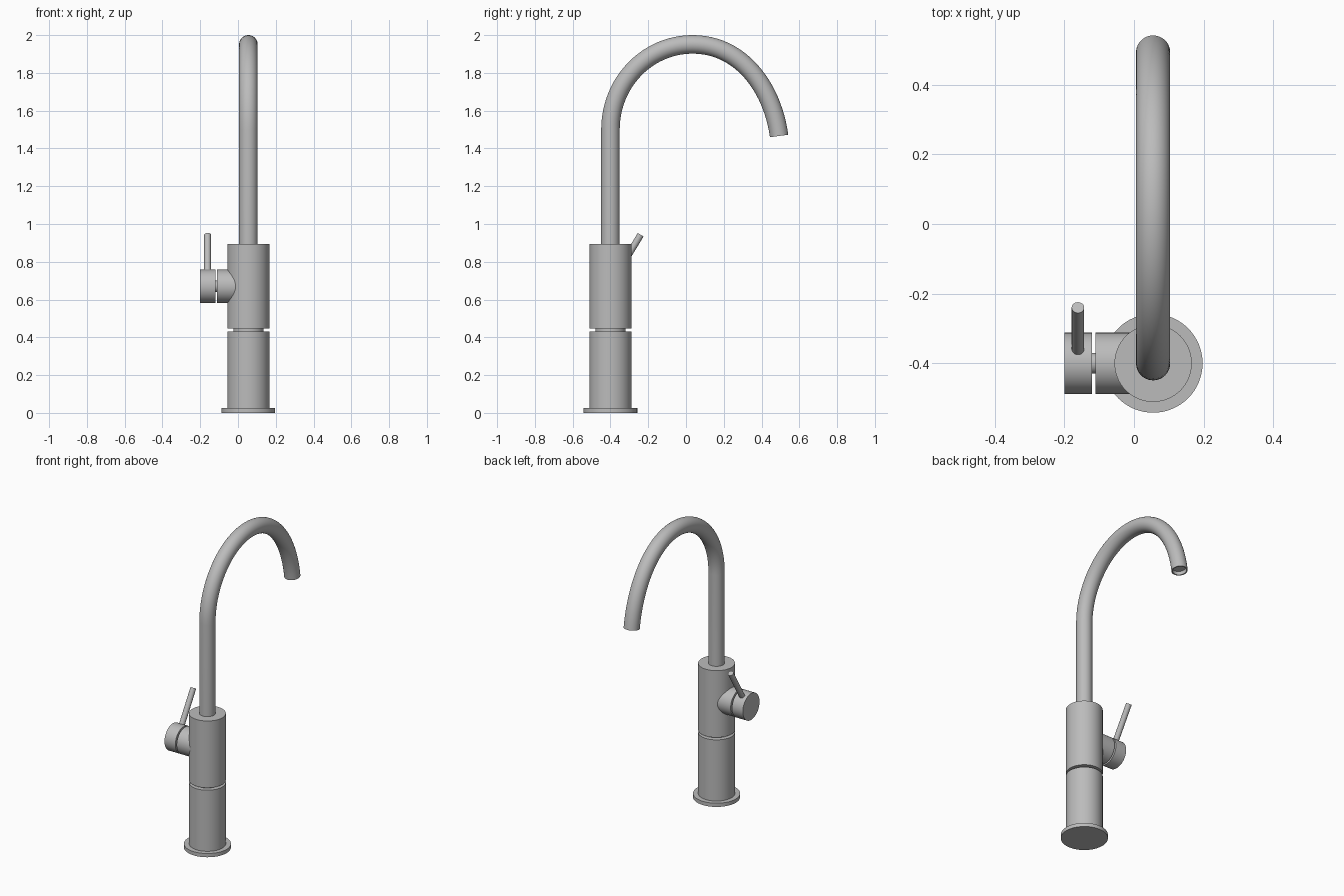
import bpy, bmesh, math
from mathutils import Vector
from mathutils.geometry import interpolate_bezier

cube = bpy.data.objects.get("Cube")
if cube:
    bpy.data.objects.remove(cube, do_unlink=True)

metal = bpy.data.materials.new("brushed_steel")
metal.use_nodes = True
COLOR = (0.5, 0.5, 0.5, 1)
metal.diffuse_color = COLOR
metal.node_tree.nodes["Principled BSDF"].inputs["Base Color"].default_value = COLOR

AXIS = Vector((0.055, -0.4, 0))
SEGMENTS = 64


def sweep(name, rings, segments=SEGMENTS):
    """Skin circles given as (centre, direction, radius), capping both ends."""
    bm = bmesh.new()
    loops = []
    for centre, direction, radius in rings:
        turn = Vector(direction).to_track_quat('Z', 'X')
        # Keep every ring aligned to a steady reference so the skin never twists
        w = turn @ Vector((0, 0, 1))
        ref = Vector((0, 1, 0)) if abs(w.x) > 0.9 else Vector((1, 0, 0))
        u = (ref - w * ref.dot(w)).normalized()
        v = w.cross(u)
        angles = [math.tau * i / segments for i in range(segments)]
        loops.append([bm.verts.new(Vector(centre) + radius * (u * math.cos(a) + v * math.sin(a)))
                      for a in angles])
    for a, b in zip(loops, loops[1:]):
        for i in range(segments):
            j = (i + 1) % segments
            bm.faces.new((a[i], a[j], b[j], b[i]))
    bm.faces.new(loops[0][::-1])
    bm.faces.new(loops[-1])
    bmesh.ops.recalc_face_normals(bm, faces=bm.faces)
    mesh = bpy.data.meshes.new(name)
    bm.to_mesh(mesh)
    bm.free()
    mesh.materials.append(metal)
    obj = bpy.data.objects.new(name, mesh)
    bpy.context.collection.objects.link(obj)
    bpy.ops.object.select_all(action='DESELECT')
    obj.select_set(True)
    bpy.context.view_layer.objects.active = obj
    bpy.ops.object.shade_smooth_by_angle(angle=math.radians(35))
    return obj


def rod(name, start, end, radius, segments=SEGMENTS):
    start, end = Vector(start), Vector(end)
    return sweep(name, [(p, end - start, radius) for p in (start, end)], segments)


def column(name, bottom, top, radius):
    return rod(name, AXIS + Vector((0, 0, bottom)), AXIS + Vector((0, 0, top)), radius)


# Standing body with a recessed groove
column("base_flange", 0, 0.025, 0.142)
column("lower_body", 0.025, 0.432, 0.111)
column("body_groove", 0.432, 0.448, 0.08)
column("upper_body", 0.448, 0.893, 0.111)

# Side valve and lever
VALVE_Y, VALVE_Z = AXIS.y, 0.67
for name, x0, x1, radius in (("valve_housing", -0.11, 0.03, 0.088),
                             ("valve_neck", -0.122, -0.108, 0.03),
                             ("valve_knob", -0.2, -0.12, 0.088)):
    rod(name, (x0, VALVE_Y, VALVE_Z), (x1, VALVE_Y, VALVE_Z), radius)
rod("lever", (-0.161, -0.37, 0.729), (-0.161, -0.24, 0.943), 0.018, 32)

# Curved spout with a hollow outlet
PIPE = 0.049
knots = [Vector((AXIS.x, y, z)) for y, z in ((AXIS.y, 1.5), (0.035, 1.951), (0.493, 1.466))]
tip_dir = Vector((0, 0.14, -0.99)).normalized()
up, along = Vector((0, 0, 1)), Vector((0, 1, 0))
path = interpolate_bezier(knots[0], knots[0] + up * 0.25, knots[1] - along * 0.24, knots[1], 25)
path += interpolate_bezier(knots[1], knots[1] + along * 0.25,
                           knots[2] - tip_dir * 0.27, knots[2], 25)[1:]
path.insert(0, AXIS + up * 0.88)
rings = []
for i, p in enumerate(path):
    direction = path[min(i + 1, len(path) - 1)] - path[max(i - 1, 0)]
    rings.append((p, tip_dir if i == len(path) - 1 else direction, PIPE))
rings[1] = (path[1], up, PIPE)
rings.append((path[-1], tip_dir, PIPE * 0.86))
rings.append((path[-1] - tip_dir * 0.025, tip_dir, PIPE * 0.86))
sweep("spout", rings, 48)
